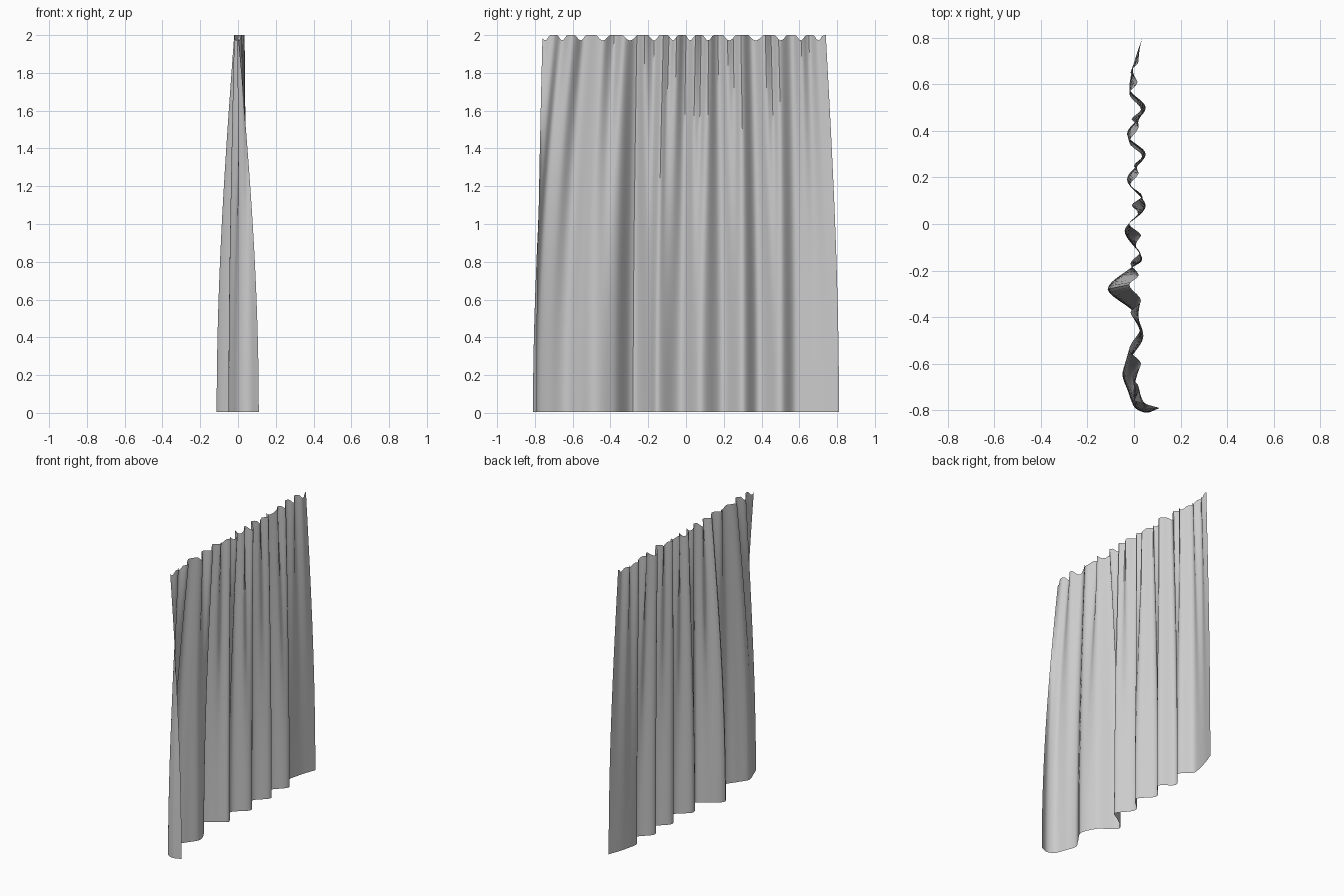
import bpy, bmesh, math

if "Cube" in bpy.data.objects:
    bpy.data.objects.remove(bpy.data.objects["Cube"])

# Hem profile: (cloth position, y, x)
HEM = [(-.76, -.79, .11), (-.71, -.81, .055), (-.65, -.79, .005), (-.60, -.72, -.025),
       (-.53, -.64, -.05), (-.48, -.57, -.01), (-.40, -.48, .04), (-.32, -.38, 0),
       (-.26, -.28, -.113), (-.20, -.20, -.03), (-.12, -.15, .035), (-.01, -.03, -.04),
       (.10, .08, .05), (.18, .19, -.03), (.28, .30, .05), (.36, .385, -.03),
       (.47, .50, .05), (.56, .585, -.02), (.65, .69, 0), (.74, .81, .04)]

# Gathered top edge: (y, x)
TOP = [(-.76, .0), (-.70, .02), (-.66, -.005), (-.60, .03), (-.54, -.02), (-.44, .03),
       (-.38, -.015), (-.33, .03), (-.26, -.02), (-.22, .02), (-.17, -.015), (-.12, .025),
       (-.09, 0), (-.05, .03), (0, -.02), (.05, .02), (.08, -.01), (.12, .035),
       (.17, -.015), (.22, .02), (.25, 0), (.29, .035), (.35, -.02), (.42, .02),
       (.45, -.01), (.49, .03), (.56, -.02), (.61, .015), (.65, -.015), (.70, .02), (.74, .015)]


def sample(points, v, column):
    """Smooth interpolation through the control points (monotone Hermite)."""
    def slope(i):
        if i <= 0 or i >= len(points) - 1:
            return None
        a, b, c = points[i - 1], points[i], points[i + 1]
        d0 = (b[column] - a[column]) / (b[0] - a[0])
        d1 = (c[column] - b[column]) / (c[0] - b[0])
        return 0 if d0 * d1 <= 0 else 2 * d0 * d1 / (d0 + d1)
    for i in range(len(points) - 1):
        a, b = points[i], points[i + 1]
        if v <= b[0] + 1e-6:
            h = b[0] - a[0]
            t = (v - a[0]) / h
            d = (b[column] - a[column]) / h
            m0, m1 = slope(i), slope(i + 1)
            m0 = d if m0 is None else m0
            m1 = d if m1 is None else m1
            return ((2*t**3 - 3*t**2 + 1) * a[column] + (t**3 - 2*t**2 + t) * h * m0
                    + (3*t**2 - 2*t**3) * b[column] + (t**3 - t**2) * h * m1)
    return points[-1][column]


# Hanging cloth: pleats at the top blend into wide folds at the hem
COLS, ROWS = 150, 24
bm = bmesh.new()
grid = []
for r in range(ROWS + 1):
    drop = (r / ROWS) ** 1.3
    blend = math.sin(drop * math.pi / 2)
    row = []
    for c in range(COLS + 1):
        v = -.76 + 1.5 * c / COLS
        y = v * (1 - blend) + sample(HEM, v, 1) * blend
        x = sample(TOP, v, 1) * (1 - blend) + sample(HEM, v, 2) * blend
        # small scallops between the hanging points
        sag = .028 * max(0, math.sin(v * 56 + 1.5 * math.sin(v * 9))) * (1 - drop) ** 12
        z = 2 - 1.995 * drop - sag
        row.append(bm.verts.new((x, y, z)))
    grid.append(row)
for r in range(ROWS):
    for c in range(COLS):
        bm.faces.new((grid[r + 1][c], grid[r + 1][c + 1], grid[r][c + 1], grid[r][c]))
mesh = bpy.data.meshes.new("curtain")
bm.to_mesh(mesh)
bm.free()
curtain = bpy.data.objects.new("curtain", mesh)
bpy.context.collection.objects.link(curtain)

# Soft fabric shading
bpy.context.view_layer.objects.active = curtain
curtain.select_set(True)
bpy.ops.object.shade_smooth_by_angle(angle=math.radians(40))
